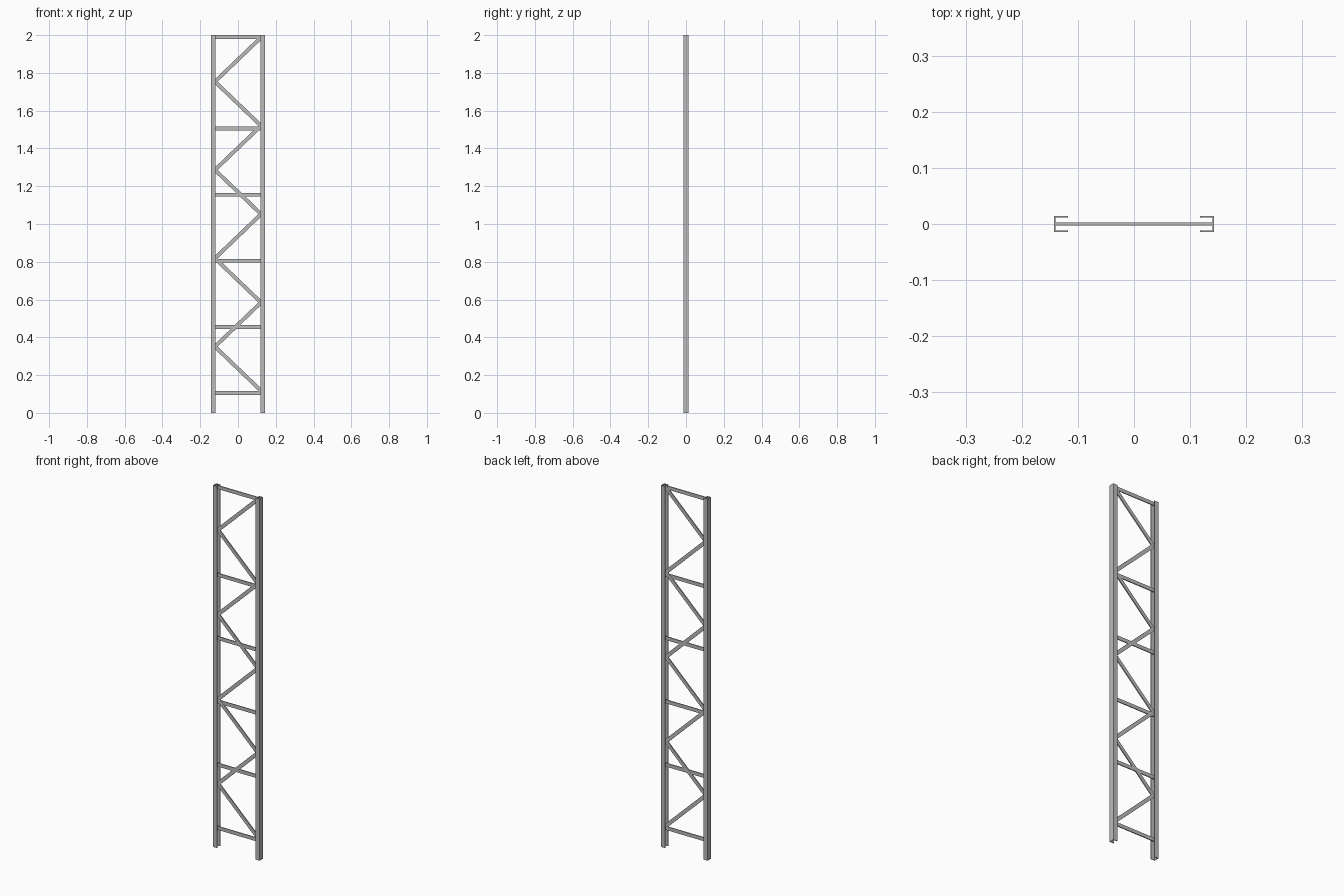
import bpy, bmesh, math
from mathutils import Matrix, Vector

if "Cube" in bpy.data.objects:
    bpy.data.objects.remove(bpy.data.objects["Cube"])

steel = bpy.data.materials.new("galvanised grey")
steel.diffuse_color = (0.5, 0.5, 0.5, 1)
steel.use_nodes = True
steel.node_tree.nodes["Principled BSDF"].inputs["Base Color"].default_value = steel.diffuse_color


def finish(name, bm):
    bmesh.ops.recalc_face_normals(bm, faces=bm.faces)
    me = bpy.data.meshes.new(name)
    bm.to_mesh(me)
    bm.free()
    me.materials.append(steel)
    ob = bpy.data.objects.new(name, me)
    bpy.context.collection.objects.link(ob)
    return ob


def upright(name, side):
    """C-channel post, open towards the middle."""
    out, tip, half, t = 0.143, 0.118, 0.0145, 0.003
    pts = [(tip, -half), (out, -half), (out, half), (tip, half),
           (tip, half - t), (out - t, half - t),
           (out - t, -half + t), (tip, -half + t)]
    bm = bmesh.new()
    face = bm.faces.new([bm.verts.new((side * x, y, 0)) for x, y in pts])
    ext = bmesh.ops.extrude_face_region(bm, geom=[face])
    bmesh.ops.translate(bm, vec=(0, 0, 2), verts=[
        g for g in ext["geom"] if isinstance(g, bmesh.types.BMVert)])
    finish(name, bm)


def flat_bar(name, a, b, width, depth):
    """Flat bar between two (x, z) points."""
    a, b = Vector((a[0], 0, a[1])), Vector((b[0], 0, b[1]))
    d = b - a
    m = (Matrix.Translation((a + b) / 2)
         @ Matrix.Rotation(-math.atan2(d.z, d.x), 4, 'Y')
         @ Matrix.Diagonal((d.length, depth, width, 1)))
    bm = bmesh.new()
    bmesh.ops.create_cube(bm, size=1, matrix=m)
    finish(name, bm)


# Posts
upright("left_upright", -1)
upright("right_upright", 1)

# Horizontal braces
for i, z in enumerate([0.105, 0.455, 0.805, 1.155, 1.505, 1.99]):
    flat_bar(f"horizontal_brace_{i + 1}", (-0.141, z), (0.141, z), 0.02, 0.005)

# Zigzag diagonal braces
nodes = [(0.122 if i % 2 == 0 else -0.122, 0.117 + 0.2338 * i) for i in range(9)]
for i in range(8):
    flat_bar(f"diagonal_brace_{i + 1}", nodes[i], nodes[i + 1], 0.02, 0.006)
